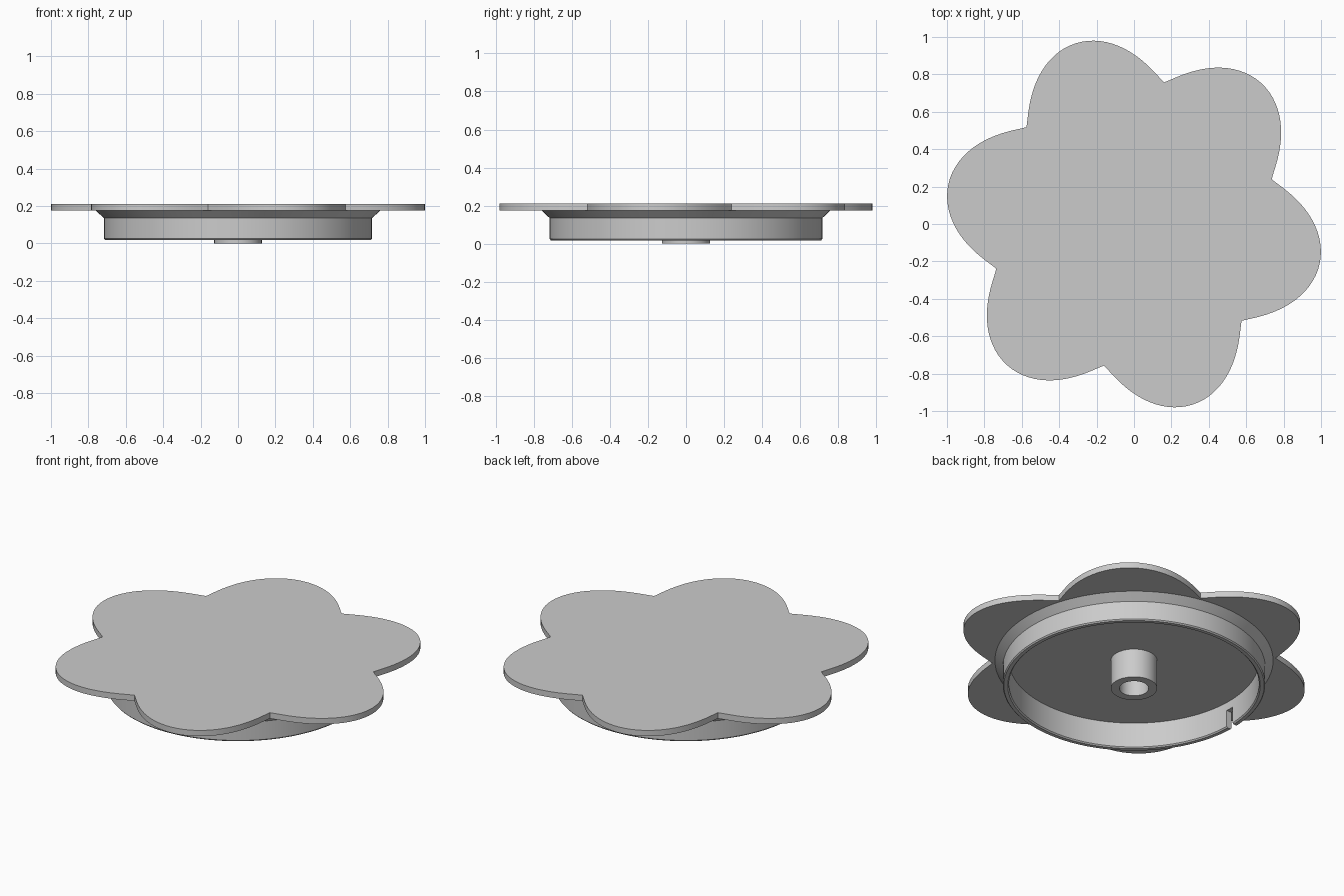
import bpy, bmesh
from math import sin, cos, pi, radians
from mathutils import Vector

if "Cube" in bpy.data.objects:
    bpy.data.objects.remove(bpy.data.objects["Cube"], do_unlink=True)

grey = bpy.data.materials.new("plain_grey")
grey.use_nodes = True
colour = (0.6, 0.6, 0.6, 1)
grey.diffuse_color = colour
grey.node_tree.nodes["Principled BSDF"].inputs["Base Color"].default_value = colour


def make_object(name, bm):
    bmesh.ops.recalc_face_normals(bm, faces=bm.faces)
    mesh = bpy.data.meshes.new(name)
    bm.to_mesh(mesh)
    bm.free()
    mesh.materials.append(grey)
    obj = bpy.data.objects.new(name, mesh)
    bpy.context.collection.objects.link(obj)
    return obj


def smooth(obj):
    bpy.ops.object.select_all(action='DESELECT')
    obj.select_set(True)
    bpy.context.view_layer.objects.active = obj
    bpy.ops.object.shade_smooth_by_angle(angle=radians(25))


def revolve(name, profile, steps):
    """Spin a closed (radius, height) profile around the z axis."""
    bm = bmesh.new()
    rings = []
    for i in range(steps):
        a = 2 * pi * i / steps
        rings.append([bm.verts.new((r * cos(a), r * sin(a), z)) for r, z in profile])
    n = len(profile)
    for i in range(steps):
        here, there = rings[i], rings[(i + 1) % steps]
        for j in range(n):
            k = (j + 1) % n
            bm.faces.new((here[j], there[j], there[k], here[k]))
    return make_object(name, bm)


# Flower-shaped top plate: six rounded petals with sharp notches between them
PETALS, STEPS = 6, 32
NOTCH_R, PETAL_RISE = 0.774, 0.241
PLATE_BOTTOM, PLATE_TOP = 0.175, 0.21
bm = bmesh.new()
outline = []
for i in range(PETALS * STEPS):
    t = (i % STEPS) / STEPS
    r = NOTCH_R + PETAL_RISE * sin(pi * t) ** 1.12
    a = radians(18) + 2 * pi * i / (PETALS * STEPS)
    outline.append(bm.verts.new((r * cos(a), r * sin(a), PLATE_BOTTOM)))
base = bm.faces.new(outline)
top = bmesh.ops.extrude_face_region(bm, geom=[base], use_keep_orig=True)["geom"]
bmesh.ops.translate(bm, vec=Vector((0, 0, PLATE_TOP - PLATE_BOTTOM)),
                    verts=[g for g in top if isinstance(g, bmesh.types.BMVert)])
smooth(make_object("flower_plate", bm))

# Round skirt under the plate, with a flared collar and softened lower rim
skirt = revolve("skirt_ring", [
    (0.76, 0.19), (0.76, 0.175), (0.717, 0.135), (0.717, 0.025), (0.711, 0.018),
    (0.69, 0.018), (0.683, 0.025), (0.683, 0.19)], 128)

# Small slot cut through the skirt wall
bm = bmesh.new()
bmesh.ops.create_cube(bm, size=1)
bmesh.ops.scale(bm, vec=(0.2, 0.05, 0.2), verts=bm.verts)
bmesh.ops.translate(bm, vec=(-0.7, 0, 0.025), verts=bm.verts)
cutter = make_object("slot_cutter", bm)
cutter.hide_render = True
cut = skirt.modifiers.new("slot", 'BOOLEAN')
cut.object = cutter
cut.operation = 'DIFFERENCE'
cut.solver = 'EXACT'
bpy.ops.object.select_all(action='DESELECT')
skirt.select_set(True)
bpy.context.view_layer.objects.active = skirt
bpy.ops.object.modifier_apply(modifier=cut.name)
bpy.data.objects.remove(cutter, do_unlink=True)
smooth(skirt)

# Hollow centre boss
smooth(revolve("centre_boss", [(0.127, 0.19), (0.127, 0), (0.08, 0), (0.08, 0.19)], 64))
